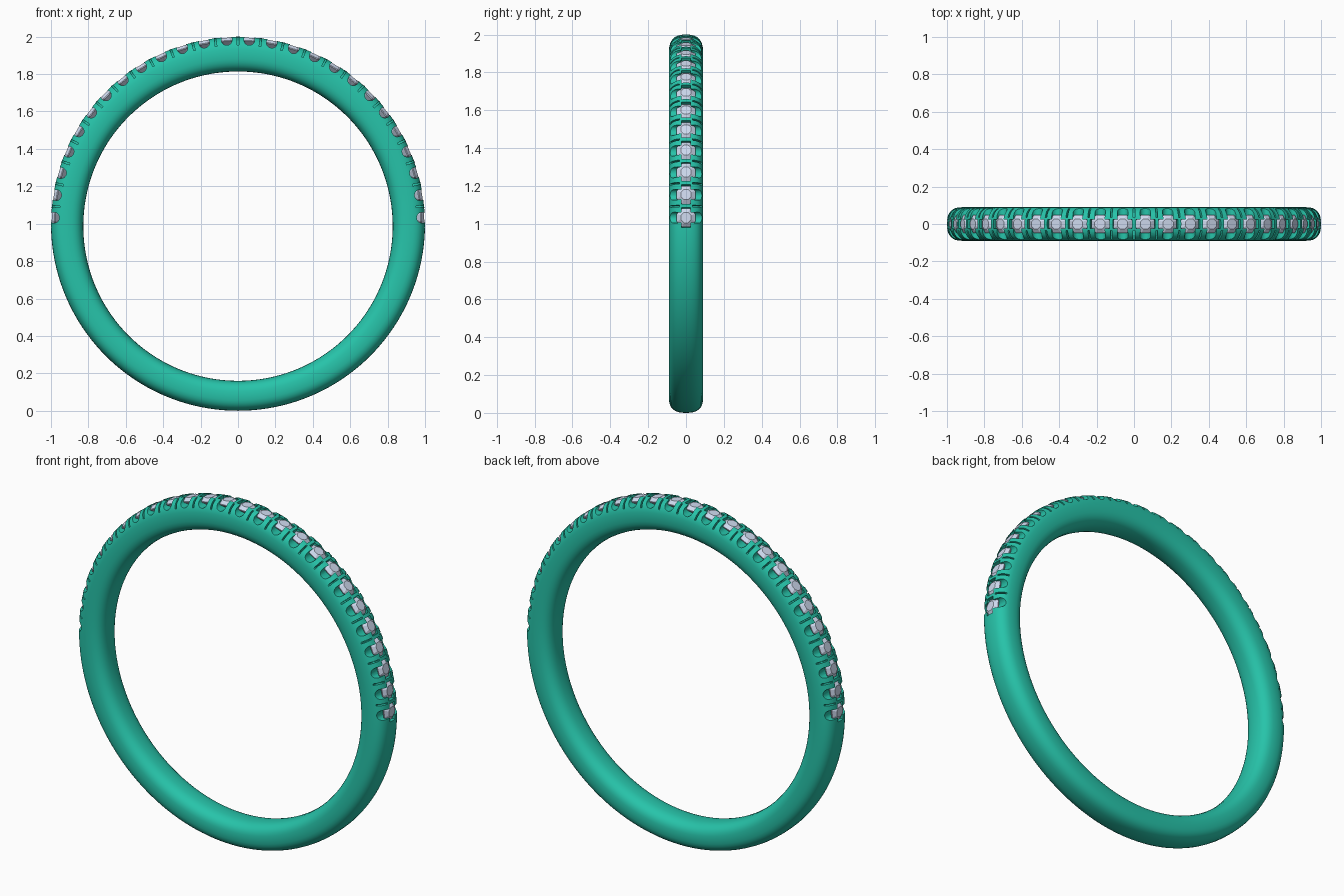
import bpy, bmesh
from math import sin, cos, pi, radians, copysign, sqrt
from mathutils import Matrix, Vector

if "Cube" in bpy.data.objects:
    bpy.data.objects.remove(bpy.data.objects["Cube"])

STEP = radians(7.05)
COUNT = 26
CENTRE = Vector((0, 0, 1))


def material(name, rgb):
    m = bpy.data.materials.new(name)
    m.diffuse_color = (*rgb, 1)
    m.use_nodes = True
    m.node_tree.nodes["Principled BSDF"].inputs["Base Color"].default_value = m.diffuse_color
    return m


def make_object(name, bm, mat=None):
    bmesh.ops.recalc_face_normals(bm, faces=bm.faces)
    me = bpy.data.meshes.new(name)
    bm.to_mesh(me)
    bm.free()
    ob = bpy.data.objects.new(name, me)
    bpy.context.collection.objects.link(ob)
    if mat:
        me.materials.append(mat)
    return ob


def frame(angle):
    # local x = along the ring, y = across, z = outwards from the ring centre
    return Matrix.Translation(CENTRE) @ Matrix.Rotation(angle, 4, 'Y')


def cylinder(bm, radius, depth, matrix):
    bmesh.ops.create_cone(bm, cap_ends=True, segments=20, radius1=radius,
                          radius2=radius, depth=depth, matrix=matrix)


metal = material("green_metal", (0.02, 0.55, 0.40))
stone = material("pale_stone", (0.62, 0.70, 0.86))
gem_angles = [(i - (COUNT - 1) / 2) * STEP for i in range(COUNT)]

# Band: rounded section, thicker at the top than at the bottom
bm = bmesh.new()
N, M = 160, 32
rings = []
for i in range(N):
    a = 2 * pi * i / N
    off = -0.013
    inner = off * cos(a) + sqrt(0.827 ** 2 - (off * sin(a)) ** 2)
    mid, half = (1 + inner) / 2, (1 - inner) / 2
    loop = []
    for j in range(M):
        t = 2 * pi * j / M
        r = mid + half * copysign(abs(cos(t)) ** (2 / 2.6), cos(t))
        y = 0.09 * copysign(abs(sin(t)) ** (2 / 2.6), sin(t))
        loop.append(bm.verts.new((r * sin(a), y, 1 + r * cos(a))))
    rings.append(loop)
for i in range(N):
    p, q = rings[i], rings[(i + 1) % N]
    for j in range(M):
        k = (j + 1) % M
        bm.faces.new((p[j], p[k], q[k], q[j]))
band = make_object("band", bm, metal)

# Cutters: cross notches at every stone, thin slits between the prongs
across, along = bmesh.new(), bmesh.new()
for a in gem_angles:
    place = frame(a) @ Matrix.Translation((0, 0, 0.985))
    cylinder(across, 0.029, 0.3, place @ Matrix.Rotation(pi / 2, 4, 'X'))
    cylinder(along, 0.027, 0.104, place @ Matrix.Rotation(pi / 2, 4, 'Y'))
for a in gem_angles[:-1]:
    for side in (-1, 1):
        bmesh.ops.create_cube(across, size=1, matrix=frame(a + STEP / 2)
                              @ Matrix.Translation((0, side * 0.08, 1.01))
                              @ Matrix.Diagonal((0.009, 0.09, 0.11, 1)))
bpy.context.view_layer.objects.active = band
band.select_set(True)
for name, cut in (("notch_cutter", across), ("seat_cutter", along)):
    cutter = make_object(name, cut)
    cutter.hide_render = True
    mod = band.modifiers.new(name, 'BOOLEAN')
    mod.operation = 'DIFFERENCE'
    mod.solver = 'EXACT'
    mod.object = cutter
    bpy.ops.object.modifier_apply(modifier=name)
    bpy.data.objects.remove(cutter)
bpy.ops.object.shade_smooth_by_angle(angle=radians(35))

# Stones: faceted brilliants with flat table, crown and pointed pavilion
bm = bmesh.new()
for a in gem_angles:
    m = frame(a)
    levels = []
    for radius, height in ((0.030, 0.996), (0.053, 0.981), (0.053, 0.976)):
        levels.append([bm.verts.new(m @ Vector((radius * cos(pi / 8 + k * pi / 4),
                                                radius * sin(pi / 8 + k * pi / 4), height)))
                       for k in range(8)])
    tip = bm.verts.new(m @ Vector((0, 0, 0.935)))
    bm.faces.new(levels[0])
    for k in range(8):
        n = (k + 1) % 8
        for u, v in zip(levels, levels[1:]):
            bm.faces.new((u[k], v[k], v[n], u[n]))
        bm.faces.new((levels[-1][k], tip, levels[-1][n]))
make_object("stones", bm, stone)
